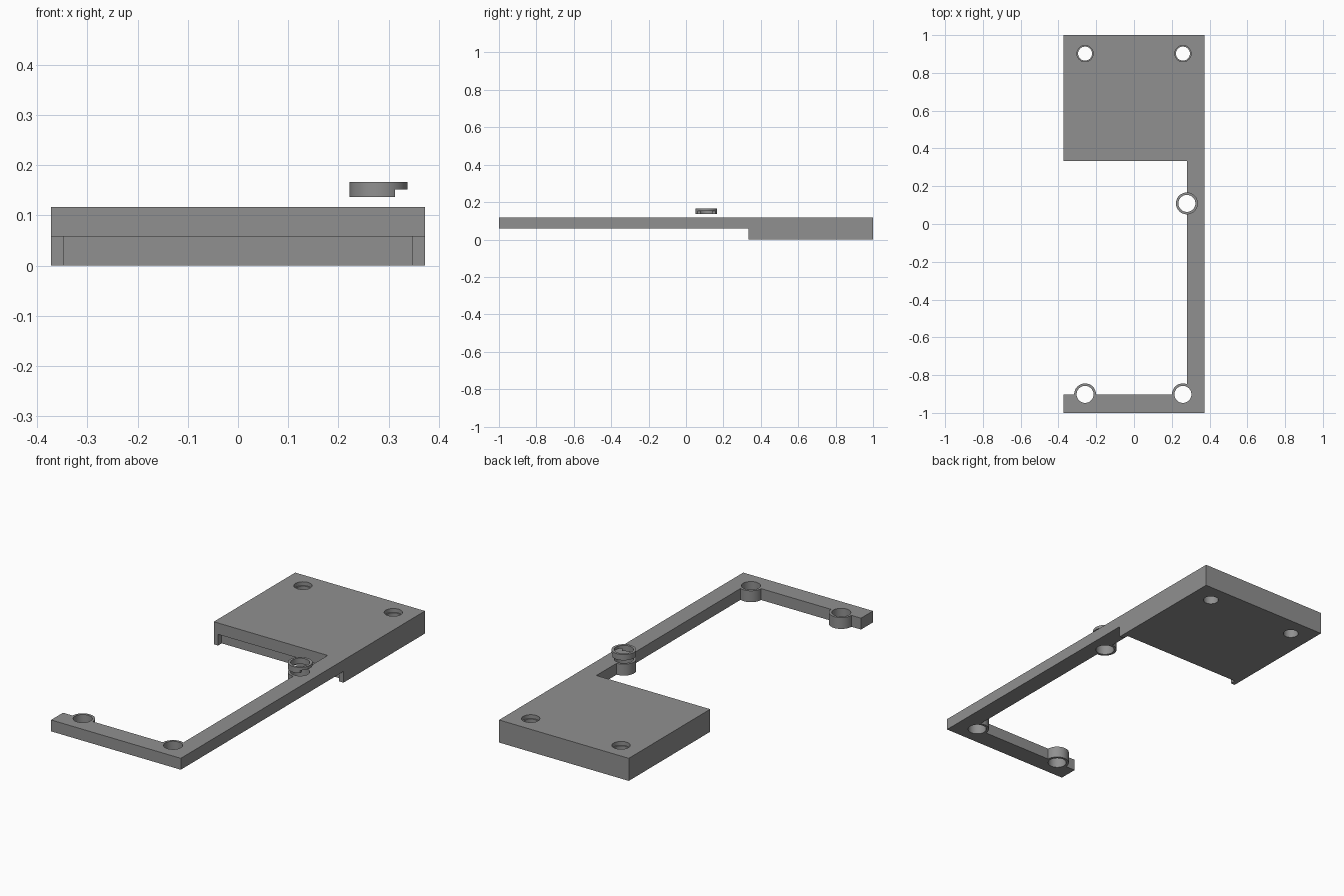
import bpy, bmesh, math

if "Cube" in bpy.data.objects:
    bpy.data.objects.remove(bpy.data.objects["Cube"])

grey = bpy.data.materials.new("plain grey")
grey.diffuse_color = (0.28, 0.28, 0.28, 1)
grey.use_nodes = True
grey.node_tree.nodes["Principled BSDF"].inputs["Base Color"].default_value = grey.diffuse_color

TOP, MID = 0.117, 0.058      # top of the frame, underside of the thin arm
HX = 0.372                   # half width
HOLE_X, HOLE_Y = 0.259, 0.902
RING = (0.28, 0.109)         # middle boss and loose washer


def prism(name, outline, z0, z1):
    """Extrude a flat outline between two heights."""
    bm = bmesh.new()
    face = bm.faces.new([bm.verts.new((x, y, z0)) for x, y in outline])
    up = bmesh.ops.extrude_face_region(bm, geom=[face])["geom"]
    bmesh.ops.translate(bm, vec=(0, 0, z1 - z0),
                        verts=[v for v in up if isinstance(v, bmesh.types.BMVert)])
    bmesh.ops.recalc_face_normals(bm, faces=bm.faces)
    mesh = bpy.data.meshes.new(name)
    bm.to_mesh(mesh)
    bm.free()
    mesh.materials.append(grey)
    ob = bpy.data.objects.new(name, mesh)
    bpy.context.collection.objects.link(ob)
    return ob


def box(name, x0, x1, y0, y1, z0, z1):
    return prism(name, [(x0, y0), (x1, y0), (x1, y1), (x0, y1)], z0, z1)


def cylinder(name, x, y, r, z0, z1, n=48):
    turn = [2 * math.pi * i / n for i in range(n)]
    return prism(name, [(x + r * math.cos(a), y + r * math.sin(a)) for a in turn], z0, z1)


def combine(ob, tool, operation):
    """Apply a boolean and remove the tool."""
    mod = ob.modifiers.new("boolean", 'BOOLEAN')
    mod.operation, mod.object, mod.solver = operation, tool, 'EXACT'
    bpy.context.view_layer.objects.active = ob
    bpy.ops.object.modifier_apply(modifier=mod.name)
    bpy.data.objects.remove(tool)


def smooth(ob):
    bpy.ops.object.select_all(action='DESELECT')
    ob.select_set(True)
    bpy.context.view_layer.objects.active = ob
    bpy.ops.object.shade_smooth_by_angle(angle=math.radians(30))


# Frame: wide plate at the back, side arm and front foot in one outline
frame = prism("frame", [(-HX, 1), (-HX, 0.333), (0.281, 0.333), (0.281, -0.902),
                        (-HX, -0.902), (-HX, -1), (HX, -1), (HX, 1)], MID, TOP)

# Lower half of the plate, with a shallow notch between two front lips
lower = prism("plate_lower", [(-HX, 1), (-HX, 0.333), (-0.348, 0.333), (-0.348, 0.363),
                              (0.347, 0.363), (0.347, 0.333), (HX, 0.333), (HX, 1)], 0, MID)
combine(frame, lower, 'UNION')

# Screw bosses on the arm and foot
bosses = [(-HOLE_X, -HOLE_Y), (HOLE_X, -HOLE_Y), RING]
for x, y in bosses:
    combine(frame, cylinder("boss", x, y, 0.058, MID, TOP), 'UNION')
for x, y in bosses:
    combine(frame, cylinder("boss_hole", x, y, 0.045, -0.1, 0.3), 'DIFFERENCE')

# Plate holes with a wider mouth at the top
for x in (-HOLE_X, HOLE_X):
    combine(frame, cylinder("plate_hole", x, HOLE_Y, 0.037, -0.1, 0.3), 'DIFFERENCE')
    combine(frame, cylinder("hole_mouth", x, HOLE_Y, 0.043, TOP - 0.02, 0.3), 'DIFFERENCE')
smooth(frame)

# Loose washer above the arm, its lower half cut away on the right
washer = cylinder("washer", *RING, 0.058, 0.137, 0.167)
combine(washer, cylinder("washer_hole", *RING, 0.045, 0.1, 0.2), 'DIFFERENCE')
combine(washer, box("washer_step", 0.313, 0.4, 0, 0.2, 0.1, 0.152), 'DIFFERENCE')
smooth(washer)
